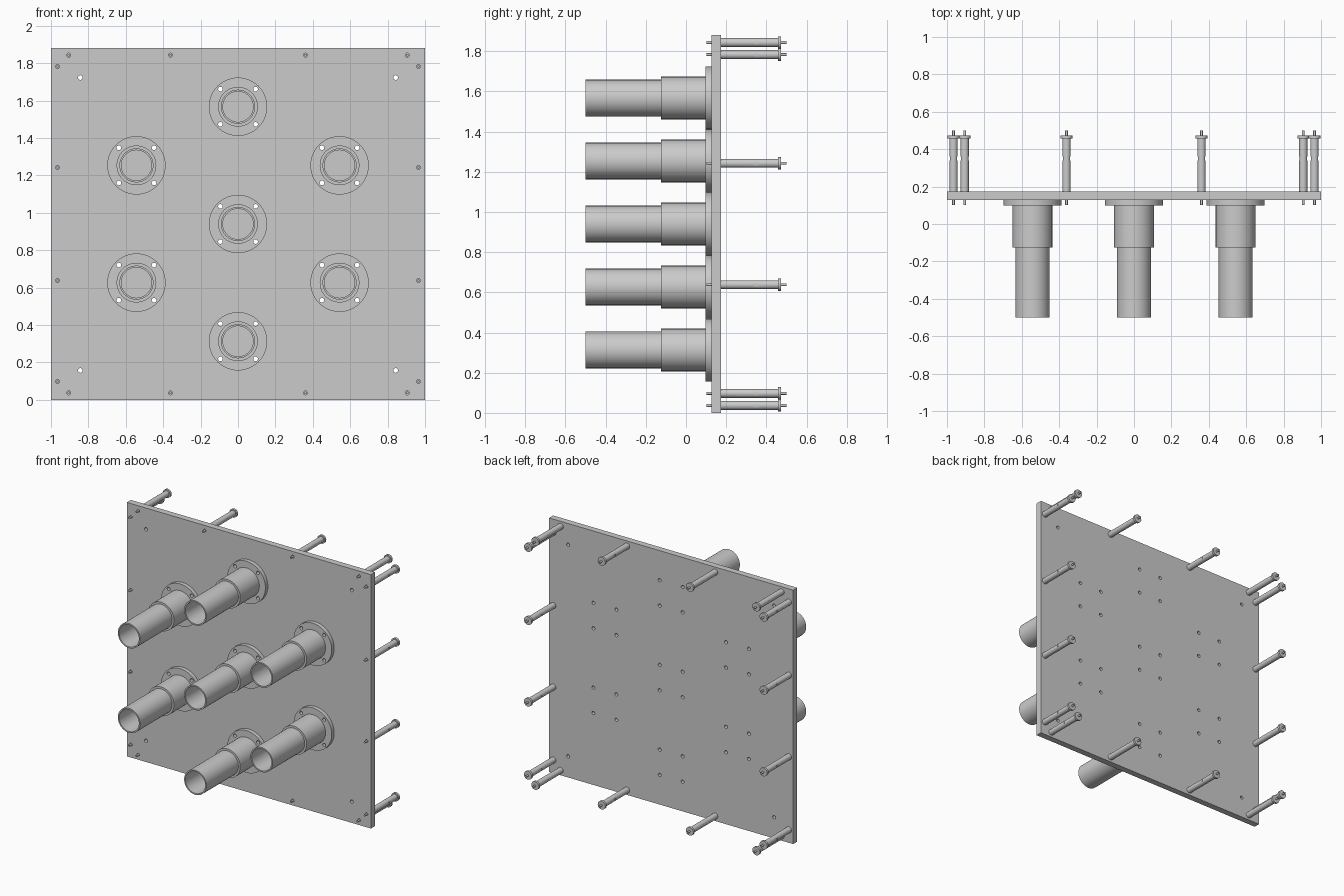
import bpy, bmesh, math
from mathutils import Matrix, Vector

if "Cube" in bpy.data.objects:
    bpy.data.objects.remove(bpy.data.objects["Cube"])

CZ = 0.94                      # plate centre height
Y0, Y1 = 0.127, 0.174          # plate front and back


def add(name, bm):
    bmesh.ops.recalc_face_normals(bm, faces=bm.faces[:])
    me = bpy.data.meshes.new(name)
    bm.to_mesh(me)
    bm.free()
    ob = bpy.data.objects.new(name, me)
    bpy.context.collection.objects.link(ob)
    return ob


def lathe(name, profile, closed, seg):
    """Spin (radius, y) points about the y axis."""
    bm = bmesh.new()
    rings = []
    for i in range(seg):
        a = 2 * math.pi * i / seg
        rings.append([bm.verts.new((r * math.cos(a), y, r * math.sin(a))) for r, y in profile])
    n = len(profile)
    for i in range(seg):
        p, q = rings[i], rings[(i + 1) % seg]
        for j in range(n if closed else n - 1):
            k = (j + 1) % n
            bm.faces.new((p[j], p[k], q[k], q[j]))
    bmesh.ops.remove_doubles(bm, verts=bm.verts[:], dist=1e-5)
    return add(name, bm)


def box(bm, centre, size):
    bmesh.ops.create_cube(bm, size=1, matrix=Matrix.Translation(centre) @ Matrix.Diagonal((*size, 1)))


def drill(bm, x, z, r, y0=0.0, y1=0.3):
    m = Matrix.Translation((x, (y0 + y1) / 2, z)) @ Matrix.Rotation(math.pi / 2, 4, 'X')
    bmesh.ops.create_cone(bm, cap_ends=True, segments=20, radius1=r, radius2=r, depth=y1 - y0, matrix=m)


def activate(ob):
    bpy.ops.object.select_all(action='DESELECT')
    ob.select_set(True)
    bpy.context.view_layer.objects.active = ob


def cut(ob, bm):
    cutter = add("cutter", bm)
    cutter.hide_render = True
    mod = ob.modifiers.new("holes", 'BOOLEAN')
    mod.operation, mod.solver, mod.object = 'DIFFERENCE', 'EXACT', cutter
    activate(ob)
    bpy.ops.object.modifier_apply(modifier=mod.name)
    bpy.data.objects.remove(cutter)


def smooth(ob):
    activate(ob)
    bpy.ops.object.shade_smooth_by_angle(angle=math.radians(30))


def place(ob, spots):
    """Put the object at the first (x, z) spot and linked copies at the rest."""
    for i, (x, z) in enumerate(spots):
        o = ob if i == 0 else ob.copy()
        if i:
            bpy.context.collection.objects.link(o)
        o.location = (x, 0, z)


# layout
tubes = [(0, CZ + d) for d in (-0.627, 0, 0.627)]
tubes += [(sx * 0.543, CZ + sz * 0.3135) for sx in (-1, 1) for sz in (-1, 1)]
bolts = [(sx * 0.094, sz * 0.094) for sx in (-1, 1) for sz in (-1, 1)]
pins = []
for sx in (-1, 1):
    for sz in (-1, 1):
        pins += [(sx * 0.905, CZ + sz * 0.903), (sx * 0.361, CZ + sz * 0.903),
                 (sx * 0.965, CZ + sz * 0.843), (sx * 0.965, CZ + sz * 0.302)]

# plate with bolt, corner and pin holes
bm = bmesh.new()
box(bm, (0, (Y0 + Y1) / 2, CZ), (2, Y1 - Y0, 2 * CZ))
plate = add("plate", bm)
bm = bmesh.new()
for tx, tz in tubes:
    for bx, bz in bolts:
        drill(bm, tx + bx, tz + bz, 0.0125)
for sx in (-1, 1):
    for sz in (-1, 1):
        drill(bm, sx * 0.843, CZ + sz * 0.783, 0.0125)
for x, z in pins:
    drill(bm, x, z, 0.0105)
cut(plate, bm)
smooth(plate)

# flanged sleeve
flange = lathe("flanged_sleeve", [(0.091, -0.125), (0.106, -0.125), (0.106, 0.098),
                                  (0.156, 0.098), (0.156, Y0), (0.091, Y0)], True, 64)
bm = bmesh.new()
for bx, bz in bolts:
    drill(bm, bx, bz, 0.0125)
cut(flange, bm)
smooth(flange)
place(flange, tubes)

# long tube inside the sleeve
tube = lathe("tube", [(0.081, -0.5), (0.091, -0.5), (0.091, Y0), (0.081, Y0)], True, 64)
smooth(tube)
place(tube, tubes)

# pin barrel with head and two side flats
barrel = lathe("pin_barrel", [(0, Y1), (0.022, Y1), (0.022, 0.457), (0.031, 0.457),
                              (0.031, 0.473), (0, 0.473)], False, 32)
bm = bmesh.new()
for s in (-1, 1):
    box(bm, (s * 0.0395, 0.351, 0), (0.04, 0.022, 0.1))
cut(barrel, bm)
smooth(barrel)
place(barrel, pins)

# thin rod running through each barrel and the plate
rod = lathe("pin_rod", [(0, 0.102), (0.007, 0.102), (0.007, 0.5), (0, 0.5)], False, 20)
smooth(rod)
place(rod, pins)
